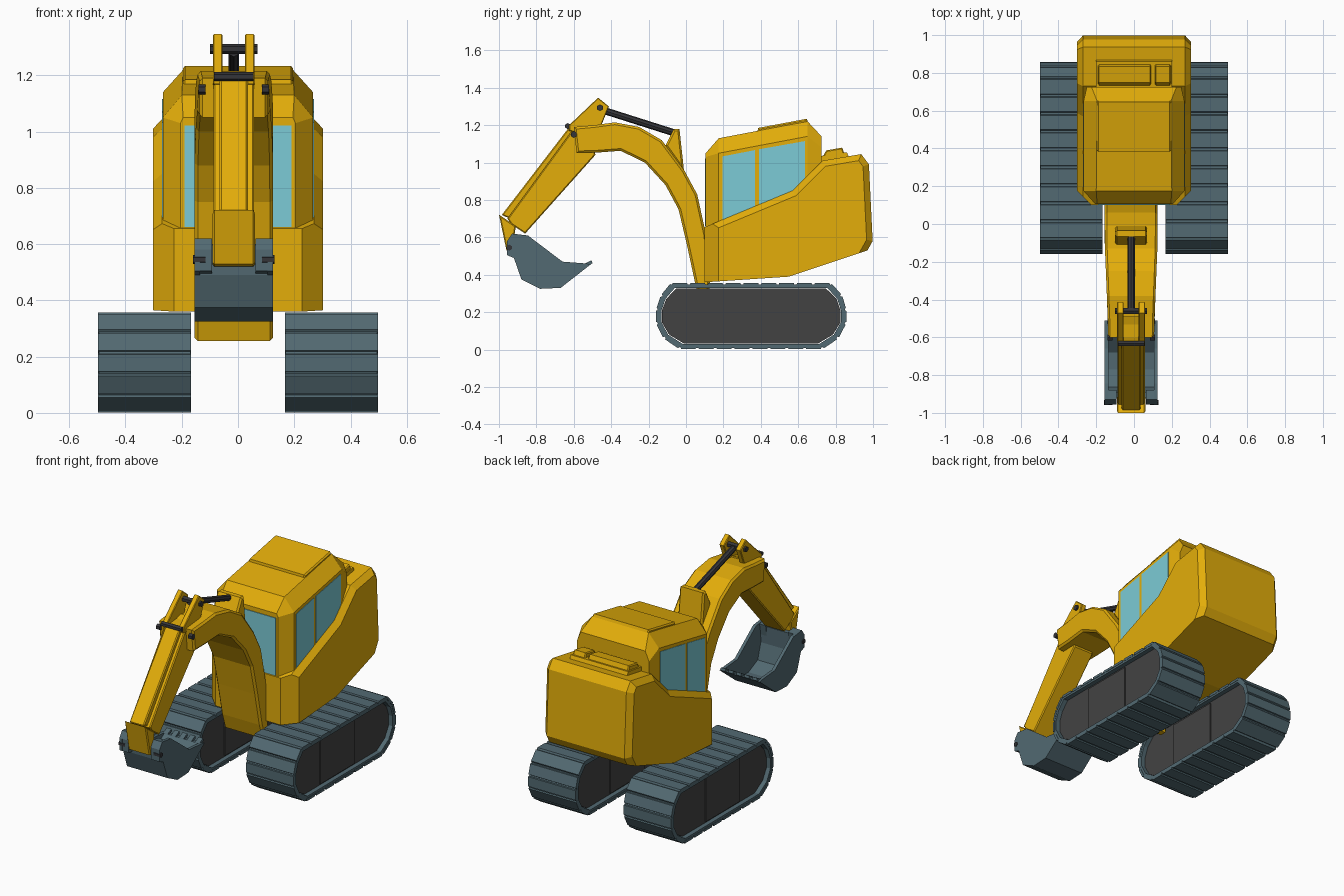
import bpy, bmesh, math
from mathutils import Vector

if "Cube" in bpy.data.objects:
    bpy.data.objects.remove(bpy.data.objects["Cube"])


def material(name, rgb):
    m = bpy.data.materials.new(name)
    m.diffuse_color = (*rgb, 1)
    m.use_nodes = True
    m.node_tree.nodes["Principled BSDF"].inputs["Base Color"].default_value = m.diffuse_color
    return m


YELLOW = material("yellow_paint", (0.77, 0.42, 0.003))
SLATE = material("slate_steel", (0.085, 0.143, 0.168))
DARK = material("dark_grey", (0.055, 0.055, 0.055))
BLACK = material("pin_black", (0.035, 0.035, 0.04))
GLASS = material("blue_glass", (0.20, 0.60, 0.67))


def finish(bm, name, mat):
    bmesh.ops.recalc_face_normals(bm, faces=bm.faces)
    me = bpy.data.meshes.new(name)
    bm.to_mesh(me)
    bm.free()
    me.materials.append(mat)
    ob = bpy.data.objects.new(name, me)
    bpy.context.collection.objects.link(ob)
    return ob


def add_prism(bm, prof, x0, x1, caps=True):
    """Extrude a (y, z) profile from x0 to x1."""
    a = [bm.verts.new((x0, y, z)) for y, z in prof]
    b = [bm.verts.new((x1, y, z)) for y, z in prof]
    n = len(prof)
    for i in range(n):
        j = (i + 1) % n
        bm.faces.new((a[i], a[j], b[j], b[i]))
    if caps:
        bm.faces.new(a[::-1])
        bm.faces.new(b)


def prism(name, prof, x0, x1, mat, bevel=0.0, caps=True):
    bm = bmesh.new()
    add_prism(bm, prof, x0, x1, caps)
    if bevel:
        bmesh.ops.recalc_face_normals(bm, faces=bm.faces)
        rim = [e for e in bm.edges if abs(e.verts[0].co.x - e.verts[1].co.x) < 1e-5]
        bmesh.ops.bevel(bm, geom=rim, offset=bevel, segments=1, affect='EDGES')
    return finish(bm, name, mat)


def rod(name, p, q, r, mat, sides=6):
    p, q = Vector(p), Vector(q)
    bm = bmesh.new()
    bmesh.ops.create_cone(bm, cap_ends=True, segments=sides, radius1=r, radius2=r, depth=(q - p).length)
    rot = (q - p).to_track_quat('Z', 'Y').to_matrix().to_4x4()
    bm.transform(rot)
    bmesh.ops.translate(bm, verts=bm.verts, vec=(p + q) / 2)
    return finish(bm, name, mat)


# --- Tracks: belt, pads and side plates
track = [(.775, .357), (.835, .29), (.857, .215), (.857, .14), (.815, .06), (.73, .002),
         (-.035, .002), (-.12, .06), (-.16, .14), (-.16, .215), (-.135, .29), (-.08, .357)]


def inset(d):
    cy, cz, hy, hz = .3485, .1795, .5085, .1775
    return [(cy + (y - cy) * (hy - d) / hy, cz + (z - cz) * (hz - d) / hz) for y, z in track]


for side, s in (("left", -1), ("right", 1)):
    xs = sorted((s * .167, s * .497))
    belt = prism(side + "_track_belt", inset(.018), xs[0] + .002, xs[1] - .002, SLATE, caps=False)
    sol = belt.modifiers.new("thickness", 'SOLIDIFY')
    sol.thickness, sol.offset = .022, 0
    bm = bmesh.new()
    for i, p in enumerate(track):
        p, q = Vector(p), Vector(track[(i + 1) % len(track)])
        d = q - p
        n = max(1, round(d.length / .093))
        inward = Vector((d.y, -d.x)).normalized() * .016
        for k in range(n):
            at = lambda t: p + d * ((k + t) / n)
            add_prism(bm, [at(.10), at(.90), at(.97) + inward, at(.03) + inward], *xs)
    finish(bm, side + "_track_pads", SLATE)
    prism(side + "_track_plate", inset(.031), xs[0] + .028, xs[1] - .028, DARK)
    prism(side + "_track_middle_plate", [(.14, .04), (.14, .315), (.48, .315), (.48, .04)],
          xs[0] + .022, xs[1] - .022, DARK)

# --- Lower body with counterweight
bm = bmesh.new()
add_prism(bm, [(.10, .36), (.55, .39), (.97, .53), (.998, .58), (.978, .99), (.937, 1.045),
               (.73, 1.01), (.57, .85), (.10, .655)], -.302, .302)
bmesh.ops.recalc_face_normals(bm, faces=bm.faces)
mid = lambda e: (e.verts[0].co + e.verts[1].co) / 2
along_x = lambda e: abs(e.verts[0].co.x - e.verts[1].co.x) > .1
bmesh.ops.bevel(bm, geom=[e for e in bm.edges if not along_x(e) and mid(e).y < .11],
                offset=.075, segments=1, affect='EDGES')
rim = [e for e in bm.edges if not along_x(e) and abs(mid(e).x) > .29
       and mid(e).y > .2 and (mid(e).y > .9 or mid(e).z > .6)]
bmesh.ops.bevel(bm, geom=rim, offset=.032, segments=1, affect='EDGES')
finish(bm, "body", YELLOW)

# --- Cab lofted from sections: y, half width, shoulder z, roof half width, roof z
bm = bmesh.new()
rows = []
for y, w, zs, t, zt in [(.105, .205, 1.03, .195, 1.05), (.175, .267, 1.05, .20, 1.13),
                        (.65, .267, 1.14, .195, 1.22), (.725, .25, 1.08, .225, 1.14)]:
    rows.append([bm.verts.new((x, y, z)) for x, z in
                 [(-w, .5), (-w, zs), (-t, zt), (t, zt), (w, zs), (w, .5)]])
for a, b in zip(rows, rows[1:]):
    for i in range(6):
        j = (i + 1) % 6
        bm.faces.new((a[i], a[j], b[j], b[i]))
bm.faces.new(rows[0])
bm.faces.new(rows[-1][::-1])
finish(bm, "cab", YELLOW)
prism("roof_panel", [(.38, 1.15), (.385, 1.185), (.645, 1.234), (.66, 1.20)], -.196, .196, YELLOW, .008)

# --- Windows
for side, s in (("left", -1), ("right", 1)):
    xs = sorted((s * .262, s * .2695))
    prism(side + "_door_window", [(.195, .68), (.195, 1.033), (.37, 1.067), (.37, .75)], *xs, GLASS)
    prism(side + "_rear_window", [(.39, .76), (.39, 1.071), (.637, 1.115), (.637, .92), (.56, .84)],
          *xs, GLASS)
prism("front_window", [(.101, .66), (.101, 1.022), (.109, 1.022), (.109, .66)], -.19, .19, GLASS)

# --- Engine cover on the rear deck
prism("engine_deck", [(.70, 1.0), (.72, 1.035), (.86, 1.055), (.875, 1.02)], -.2, .2, YELLOW)
for name, x0, x1 in (("engine_cover", -.19, .09), ("exhaust_cover", .11, .195)):
    prism(name, [(.73, 1.03), (.75, 1.065), (.835, 1.08), (.85, 1.04)], x0, x1, YELLOW, .006)

# --- Boom, tapering towards its tip
C = -.015
boom = prism("boom", [(.08, .255), (.05, .35), (.005, .56), (-.04, .75), (-.11, .88), (-.22, 1.0),
                      (-.35, 1.063), (-.48, 1.053), (-.585, 1.05), (-.60, 1.19), (-.49, 1.20),
                      (-.38, 1.215), (-.25, 1.19), (-.13, 1.12), (-.01, .96), (.06, .83),
                      (.107, .615), (.13, .40), (.12, .255)], -.14, .14, YELLOW, .012)
for v in boom.data.vertices:
    v.co.x = C + v.co.x * (1 - .13 * min(1, max(0, (-.1 - v.co.y) / .45)))
prism("boom_bracket", [(-.11, 1.09), (-.065, 1.18), (-.035, 1.18), (-.01, .95)],
      C - .085, C + .085, YELLOW, .01)
rod("boom_cylinder", (C, -.06, 1.158), (C, -.46, 1.285), .019, BLACK, 8)

# --- Arm with lugs, pins, casing and bucket link
prism("arm", [(-.61, 1.17), (-.49, 1.21), (-.485, 1.04), (-.86, .62), (-.935, .67), (-.955, .70)],
      C - .072, C + .072, YELLOW, .006)
prism("arm_casing", [(-.628, 1.185), (-.60, 1.195), (-.60, 1.15), (-.92, .69), (-.985, .72)],
      C - .05, C + .05, YELLOW, .006)
for side, s in (("left", -1), ("right", 1)):
    xs = sorted((C + s * .04, C + s * .074))
    prism(side + "_arm_lug", [(-.625, 1.17), (-.625, 1.20), (-.47, 1.347), (-.412, 1.30), (-.48, 1.13)],
          *xs, YELLOW, .004)
    rod(side + "_boom_tip_pin", (C + s * .10, -.60, 1.15), (C + s * .125, -.60, 1.15), .018, BLACK)
    rod(side + "_bucket_pin", (C + s * .10, -.945, .545), (C + s * .145, -.945, .545), .016, BLACK)
rod("arm_top_pin", (C - .085, -.46, 1.293), (C + .085, -.46, 1.293), .018, BLACK)
rod("casing_pin", (C - .07, -.632, 1.195), (C + .07, -.632, 1.195), .016, BLACK)
prism("bucket_link", [(-1.0, .722), (-.91, .66), (-.93, .52), (-.96, .53)],
      C - .075, C + .075, YELLOW, .006)

# --- Bucket: curved shell, two side plates with ears, teeth
outer = [(-.925, .60), (-.92, .49), (-.88, .375), (-.78, .325), (-.67, .33), (-.51, .455)]
inner = [(-.54, .457), (-.68, .352), (-.77, .348), (-.862, .39), (-.893, .49), (-.89, .60)]
prism("bucket_shell", outer + inner, C - .13, C + .13, SLATE)
for side, s in (("left", -1), ("right", 1)):
    xs = sorted((C + s * .12, C + s * .14))
    prism(side + "_bucket_wall", [(-.93, .62), (-.957, .58), (-.957, .505)] + outer[1:]
          + [(-.53, .46), (-.66, .47), (-.845, .61)], *xs, SLATE)
    xs = sorted((C + s * .078, C + s * .139))
    prism(side + "_bucket_ear", [(-.956, .505), (-.956, .58), (-.93, .62), (-.88, .61), (-.90, .49)],
          *xs, SLATE)
bm = bmesh.new()
for k in range(5):
    x = C + (k - 2) * .055
    add_prism(bm, [(-.56, .425), (-.54, .46), (-.505, .478), (-.50, .462)], x - .016, x + .016)
finish(bm, "bucket_teeth", SLATE)
